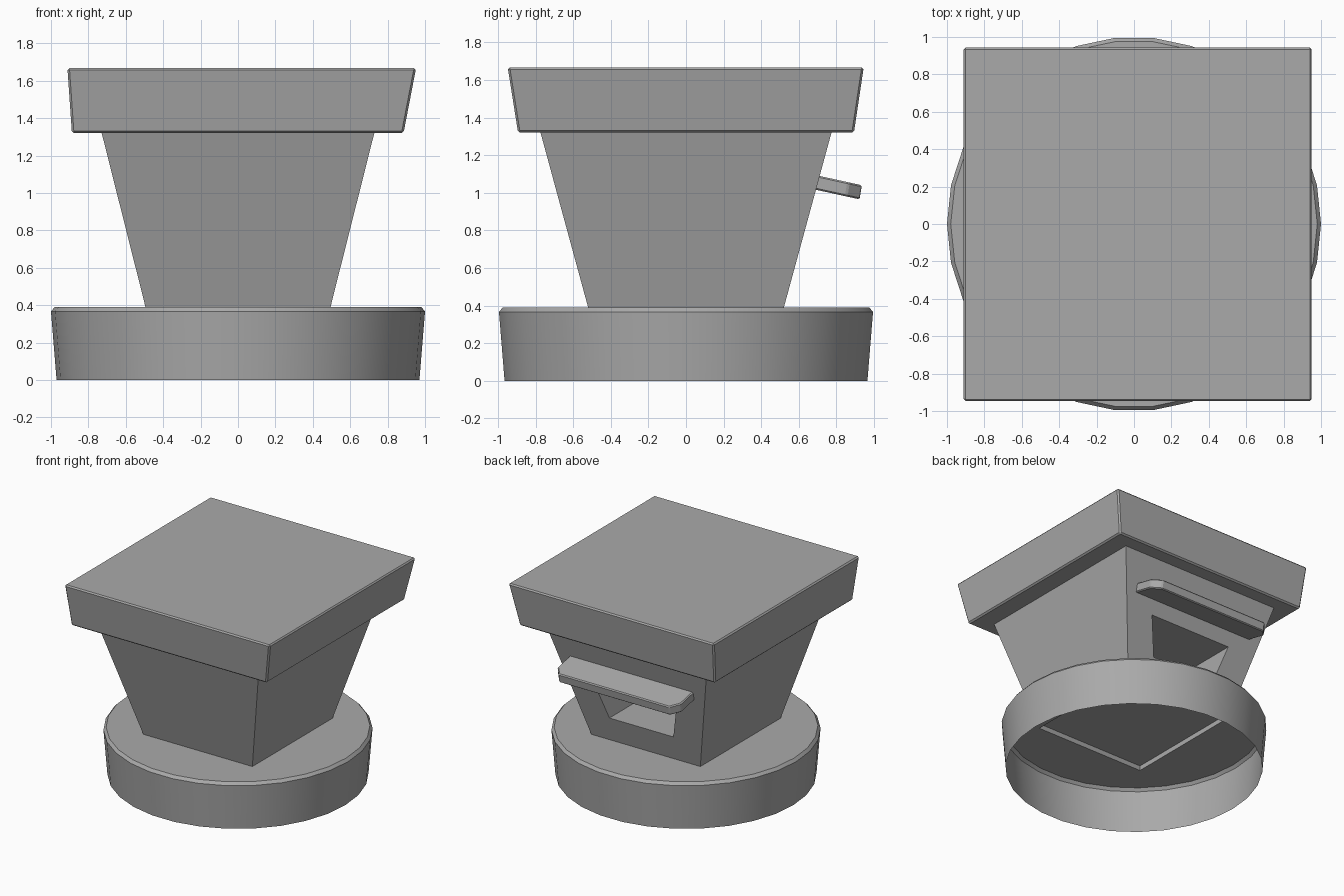
import bpy
import bmesh
from math import cos, sin, tau

if "Cube" in bpy.data.objects:
    bpy.data.objects.remove(bpy.data.objects["Cube"])

grey = bpy.data.materials.new("plain grey")
grey.use_nodes = True
grey.diffuse_color = (0.4, 0.4, 0.4, 1)
grey.node_tree.nodes["Principled BSDF"].inputs["Base Color"].default_value = grey.diffuse_color


def finish(bm, name, bevel=0, smooth=False):
    """Turn a bmesh into a named grey object."""
    bmesh.ops.recalc_face_normals(bm, faces=bm.faces)
    mesh = bpy.data.meshes.new(name)
    bm.to_mesh(mesh)
    bm.free()
    mesh.materials.append(grey)
    obj = bpy.data.objects.new(name, mesh)
    bpy.context.collection.objects.link(obj)
    if bevel:
        mod = obj.modifiers.new("edge bevel", "BEVEL")
        mod.width, mod.segments = bevel, 1
    if smooth:
        bpy.ops.object.select_all(action="DESELECT")
        obj.select_set(True)
        bpy.context.view_layer.objects.active = obj
        bpy.ops.object.shade_smooth_by_angle(angle=0.4)
    return obj


def ring(bm, points):
    verts = [bm.verts.new(p) for p in points]
    return verts, [bm.edges.new((a, b)) for a, b in zip(verts, verts[1:] + verts[:1])]


def rect(x0, x1, y0, y1, z):
    return [(x0, y0, z), (x1, y0, z), (x1, y1, z), (x0, y1, z)]


def circle(r, z, n=30):
    return [(r * cos(tau * i / n), r * sin(tau * i / n), z) for i in range(n)]


def skin(bm, loops):
    """Join neighbouring loops of equal length with quads."""
    for a, b in zip(loops, loops[1:]):
        for i in range(len(a)):
            j = (i + 1) % len(a)
            bm.faces.new((a[i], a[j], b[j], b[i]))


def loft(bottom, top):
    bm = bmesh.new()
    loops = [ring(bm, pts)[0] for pts in (bottom, top)]
    skin(bm, loops)
    bm.faces.new(loops[0])
    bm.faces.new(loops[1])
    return bm


# Round base: open underneath, with a square hole and lip under the body
bm = bmesh.new()
rings = [ring(bm, circle(r, z)) for r, z in ((0.97, 0), (1.0, 0.367), (0.98, 0.39))]
skin(bm, [verts for verts, edges in rings])
hole, hole_edges = ring(bm, rect(-0.495, 0.495, -0.52, 0.52, 0.39))
lip, _ = ring(bm, rect(-0.507, 0.507, -0.534, 0.534, 0.44))
skin(bm, [hole, lip])
bmesh.ops.bridge_loops(bm, edges=rings[-1][1] + hole_edges)
finish(bm, "round_base", smooth=True)

# Tapered body with an open niche in the back
bm = loft(rect(-0.507, 0.507, -0.534, 0.534, 0.44), rect(-0.73, 0.73, -0.775, 0.775, 1.325))
bm.normal_update()
bmesh.ops.recalc_face_normals(bm, faces=bm.faces)
back = max(bm.faces, key=lambda f: f.normal.y)
bmesh.ops.inset_individual(bm, faces=[back], thickness=0.2)
for v in back.verts:
    upper = v.co.z > back.calc_center_median().z
    v.tag = upper
for v in back.verts:
    z = 0.9 if v.tag else 0.6
    half = 0.375 if v.tag else 0.29
    v.co = (half if v.co.x > 0 else -half, 0.534 + (z - 0.44) * 0.2723, z)
sill = bmesh.ops.extrude_face_region(bm, geom=[back])["geom"]
for v in (g for g in sill if isinstance(g, bmesh.types.BMVert)):
    v.co.y = 0.15
if back.is_valid:
    bmesh.ops.delete(bm, geom=[back], context="FACES_ONLY")
finish(bm, "tapered_body")

# Flared square cap
bm = loft(rect(-0.888, 0.885, -0.893, 0.893, 1.32), rect(-0.912, 0.952, -0.948, 0.945, 1.667))
finish(bm, "flared_cap", bevel=0.011)

# Sloping ledge above the niche, outer corners cut off
outline = [(-0.56, 0.66), (0.56, 0.66), (0.56, 0.865), (0.5, 0.935), (-0.5, 0.935), (-0.56, 0.865)]
top = [(x, y, 1.04 + (0.935 - y) * 0.22) for x, y in outline]
bottom = [(x, y - 0.012, z - 0.075) for x, y, z in top]
finish(loft(bottom, top), "back_ledge", bevel=0.008)
